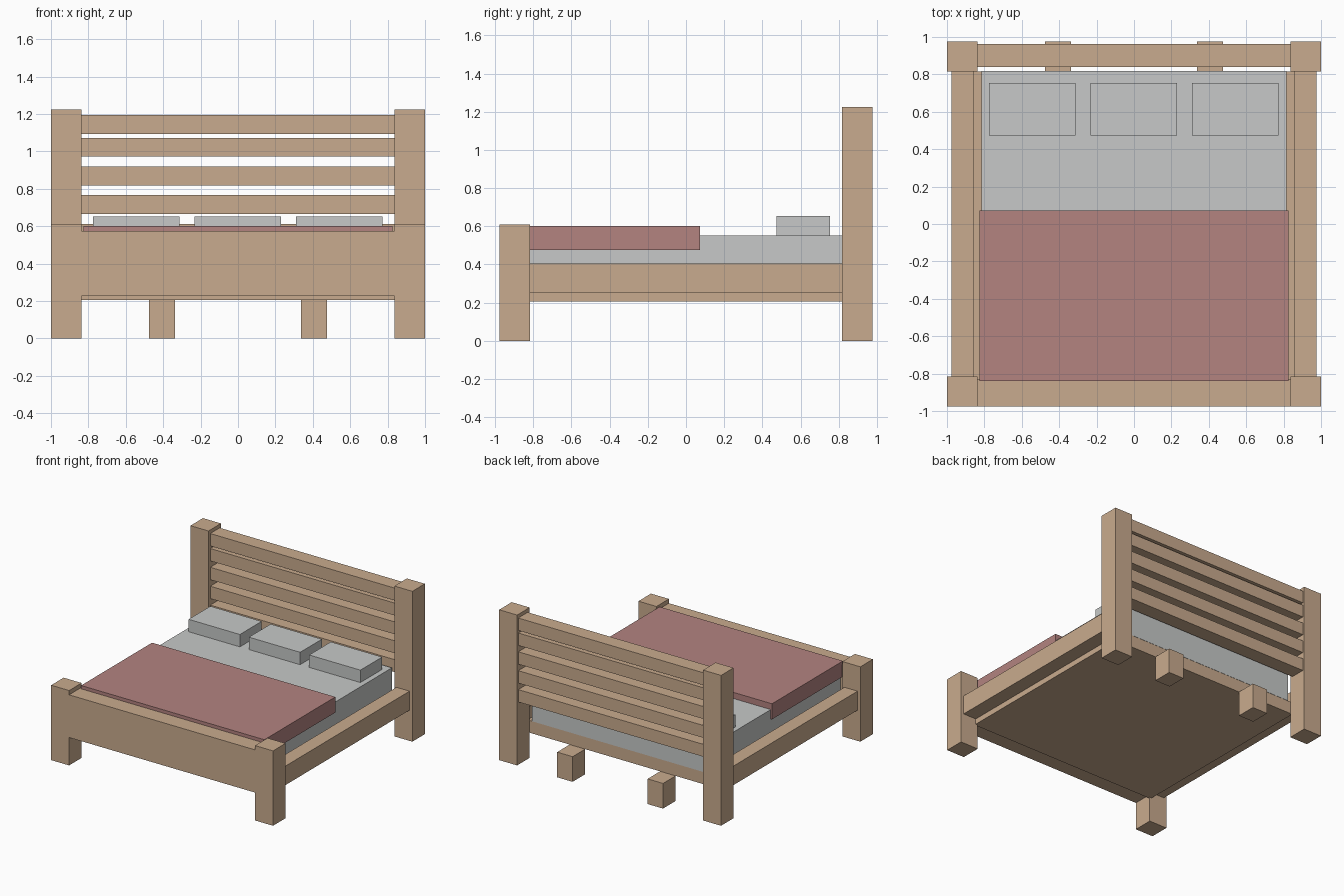
import bpy, bmesh

if "Cube" in bpy.data.objects:
    bpy.data.objects.remove(bpy.data.objects["Cube"])


def material(name, rgb):
    lin = [((c / 255 + 0.055) / 1.055) ** 2.4 for c in rgb]
    m = bpy.data.materials.new(name)
    m.diffuse_color = (*lin, 1)
    m.use_nodes = True
    m.node_tree.nodes["Principled BSDF"].inputs["Base Color"].default_value = m.diffuse_color
    return m


WOOD = material("light wood", (201, 171, 142))
LINEN = material("pale grey linen", (199, 201, 200))
RED = material("dusty red", (179, 131, 128))


def box(name, x, y, z, mat):
    """Box from (min, max) ranges on each axis."""
    bm = bmesh.new()
    bmesh.ops.create_cube(bm, size=1)
    for v in bm.verts:
        v.co = [r[0] if c < 0 else r[1] for c, r in zip(v.co, (x, y, z))]
    me = bpy.data.meshes.new(name)
    bm.to_mesh(me)
    bm.free()
    me.materials.append(mat)
    ob = bpy.data.objects.new(name, me)
    bpy.context.collection.objects.link(ob)
    return ob


def pair(name, x, y, z, mat):
    """Box plus its mirror image across x = 0."""
    box("right_" + name, x, y, z, mat)
    box("left_" + name, (-x[1], -x[0]), y, z, mat)


# corner posts, side rails and the two short legs below the headboard
pair("front_post", (0.838, 1.0), (-0.977, -0.816), (0, 0.61), WOOD)
pair("back_post", (0.838, 1.0), (0.816, 0.977), (0, 1.225), WOOD)
pair("side_rail", (0.857, 0.975), (-0.816, 0.816), (0.25, 0.405), WOOD)
pair("middle_leg", (0.338, 0.477), (0.816, 0.977), (0, 0.205), WOOD)

# footboard and base
box("footboard", (-0.838, 0.838), (-0.977, -0.83), (0.227, 0.575), WOOD)
box("base", (-0.857, 0.857), (-0.83, 0.816), (0.205, 0.305), WOOD)

# headboard slats
for i, top in enumerate((1.195, 1.073, 0.92, 0.766, 0.612)):
    box(f"headboard_slat_{i + 1}", (-0.838, 0.838), (0.84, 0.962),
        (top - 0.101, top), WOOD)

# bedding
box("mattress", (-0.815, 0.815), (-0.825, 0.818), (0.305, 0.552), LINEN)
box("blanket", (-0.826, 0.826), (-0.84, 0.073), (0.475, 0.602), RED)
for i, cx in enumerate((-0.545, -0.002, 0.541)):
    box(f"pillow_{i + 1}", (cx - 0.231, cx + 0.231), (0.473, 0.753),
        (0.552, 0.653), LINEN)
